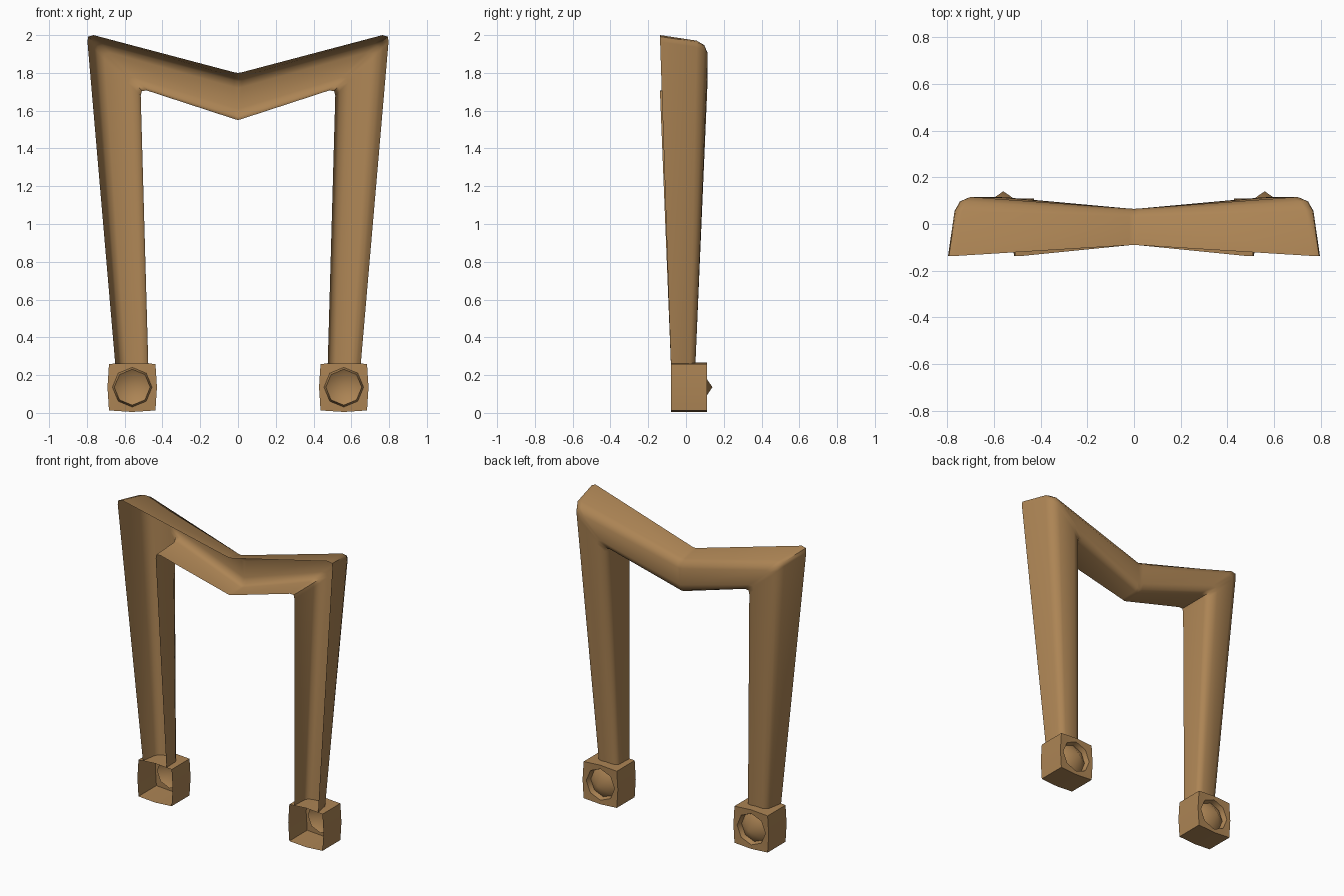
import bpy, bmesh, math
from mathutils import Vector

cube = bpy.data.objects.get("Cube")
if cube:
    bpy.data.objects.remove(cube, do_unlink=True)

tan = bpy.data.materials.new("tan_brown")
tan.use_nodes = True
COLOUR = (0.413, 0.231, 0.089, 1)
tan.diffuse_color = COLOUR
tan.node_tree.nodes["Principled BSDF"].inputs["Base Color"].default_value = COLOUR


def loft(name, rings, closed, tip=None, weld=False, angle=60):
    """Skin rings of points, optionally closing the last one onto a tip."""
    bm = bmesh.new()
    rows = [[bm.verts.new(p) for p in ring] for ring in rings]
    n = len(rows[0])
    for a, b in zip(rows, rows[1:]):
        for i in range(n if closed else n - 1):
            j = (i + 1) % n
            bm.faces.new((a[i], a[j], b[j], b[i]))
    if tip:
        top = bm.verts.new(tip)
        for i in range(n):
            bm.faces.new((rows[-1][i], rows[-1][(i + 1) % n], top))
    mesh = bpy.data.meshes.new(name)
    bm.to_mesh(mesh)
    bm.free()
    mesh.materials.append(tan)
    obj = bpy.data.objects.new(name, mesh)
    bpy.context.collection.objects.link(obj)
    bpy.ops.object.select_all(action='DESELECT')
    obj.select_set(True)
    bpy.context.view_layer.objects.active = obj
    bpy.ops.object.shade_smooth_by_angle(angle=math.radians(angle))
    mirror = obj.modifiers.new("mirror", 'MIRROR')
    mirror.use_mirror_merge = weld
    return obj


# Frame: channel open at the front, from the foot round the corner to the middle
# Each station: outer point, inner point (x, z), front y, back y
stations = [
    ((0.65, 0.26), (0.475, 0.26), -0.08, 0.05),
    ((0.797, 1.965), (0.515, 1.68), -0.137, 0.114),
    ((0.793, 1.992), (0.509, 1.705), -0.137, 0.115),
    ((0.765, 2.0), (0.48, 1.706), -0.137, 0.114),
    ((0.02, 1.803), (0.02, 1.556), -0.091, 0.066),
    ((0.0, 1.8), (0.0, 1.55), -0.09, 0.065),
]
# Channel section: share of the way across, share of the depth
section = [(0, 0), (0.1, 0.77), (0.18, 0.93), (0.32, 1),
           (0.76, 1), (0.92, 0.93), (0.98, 0.78), (1, 0)]


def channel(outer, inner, front, back):
    ring = []
    for across, depth in section:
        x, z = Vector(outer).lerp(Vector(inner), across)
        ring.append((x, front + depth * (back - front), z))
    return ring


loft("arch_frame", [channel(*s) for s in stations], False, weld=True)

# Feet: hollow boxes with bulged sides and a recessed cone at the back
CX, CZ = 0.56, 0.136


def ring(y, corner, middle):
    points = []
    for i in range(8):
        r = corner if i % 2 else middle
        a = i * math.pi / 4
        points.append((CX + r * math.cos(a), y, CZ + r * math.sin(a)))
    return points


box_corner = 0.123 * math.sqrt(2)
loft("foot_boxes", [ring(-0.08, box_corner, 0.131),
                    ring(0.11, box_corner, 0.131),
                    ring(0.108, 0.105, 0.105),
                    ring(0.075, 0.095, 0.095)], True)
loft("foot_cones", [ring(0.075, 0.095, 0.095)], True, tip=(CX, 0.14, CZ))
